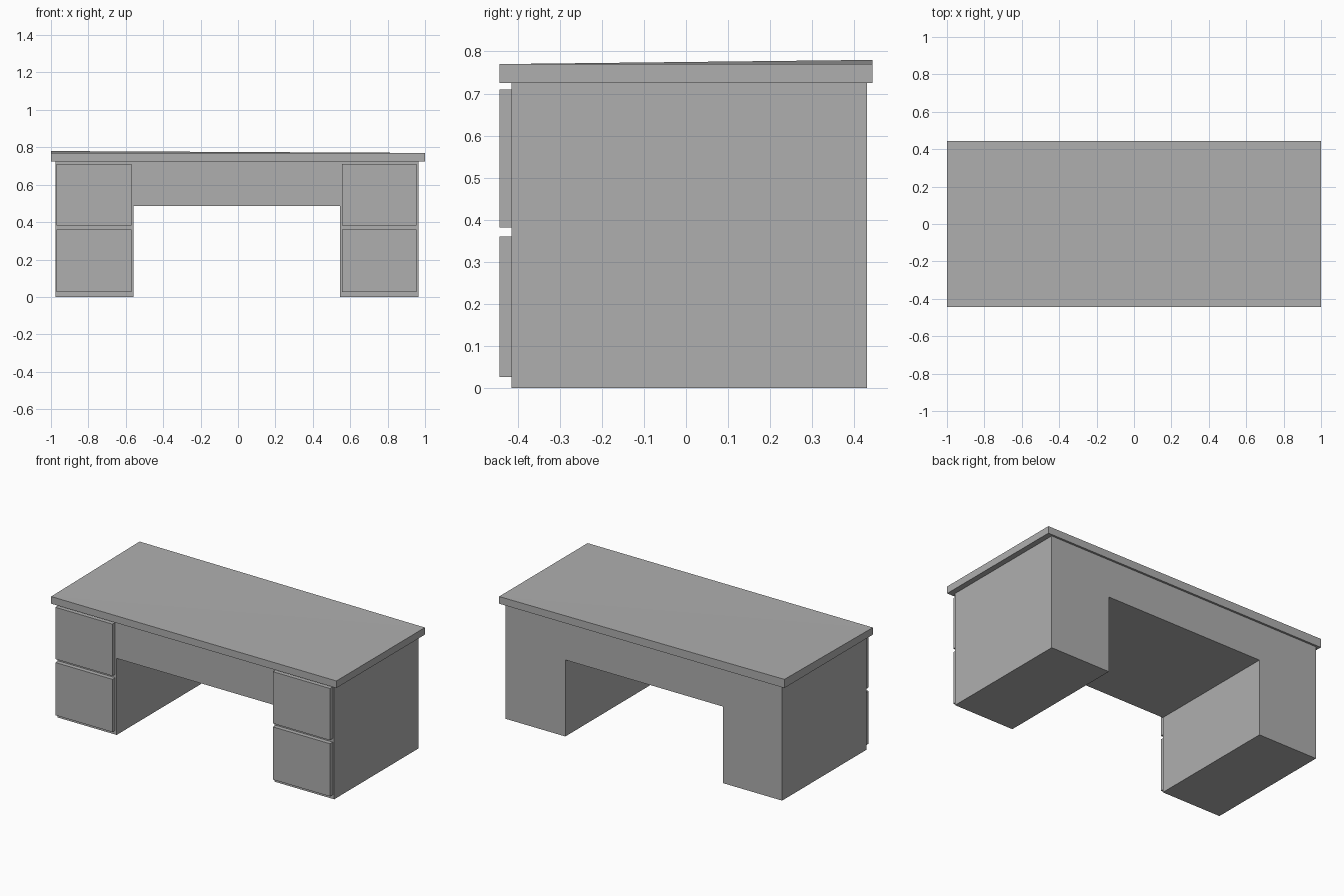
import bpy
import bmesh

if "Cube" in bpy.data.objects:
    bpy.data.objects.remove(bpy.data.objects["Cube"], do_unlink=True)

grey = bpy.data.materials.new("plain grey")
grey.use_nodes = True
colour = (0.43, 0.43, 0.43, 1)
grey.diffuse_color = colour
grey.node_tree.nodes["Principled BSDF"].inputs["Base Color"].default_value = colour


def finish(name, bm):
    bmesh.ops.recalc_face_normals(bm, faces=bm.faces)
    mesh = bpy.data.meshes.new(name)
    bm.to_mesh(mesh)
    bm.free()
    mesh.materials.append(grey)
    obj = bpy.data.objects.new(name, mesh)
    bpy.context.collection.objects.link(obj)
    return obj


def extrude_profile(name, profile, y0, y1):
    """Extrude an outline in the xz plane from y0 to y1."""
    bm = bmesh.new()
    face = bm.faces.new([bm.verts.new((x, y0, z)) for x, z in profile])
    result = bmesh.ops.extrude_face_region(bm, geom=[face])
    for v in result["geom"]:
        if isinstance(v, bmesh.types.BMVert):
            v.co.y = y1
    return finish(name, bm)


def box(name, x0, x1, y0, y1, z0, z1):
    return extrude_profile(name, [(x0, z0), (x1, z0), (x1, z1), (x0, z1)], y0, y1)


# Body: two pedestals joined by the apron around the kneehole
front, back, under = -0.415, 0.43, 0.725
extrude_profile("desk_body", [
    (-0.975, 0), (-0.56, 0), (-0.56, 0.485), (0.545, 0.485),
    (0.545, 0), (0.965, 0), (0.965, under), (-0.975, under)], front, back)

# Drawer fronts, two on each pedestal
for side, x in (("right", -0.97), ("left", 0.555)):
    for level, z0, z1 in (("lower", 0.026, 0.36), ("upper", 0.382, 0.71)):
        box(f"{side}_{level}_drawer", x, x + 0.4, -0.443, front, z0, z1)

# Overhanging top
depth, surface = 0.443, 0.77
box("desk_top", -1, 1, -depth, depth, under, surface)

# Very slight rise of the writing surface towards one back corner
bm = bmesh.new()
a, b, c, peak = [bm.verts.new(p) for p in (
    (-1, -depth, surface), (1, depth, surface),
    (-1, depth, surface), (-1, depth, surface + 0.01))]
for loop in ((a, b, peak), (b, c, peak), (c, a, peak)):
    bm.faces.new(loop)
finish("raised_surface", bm)
